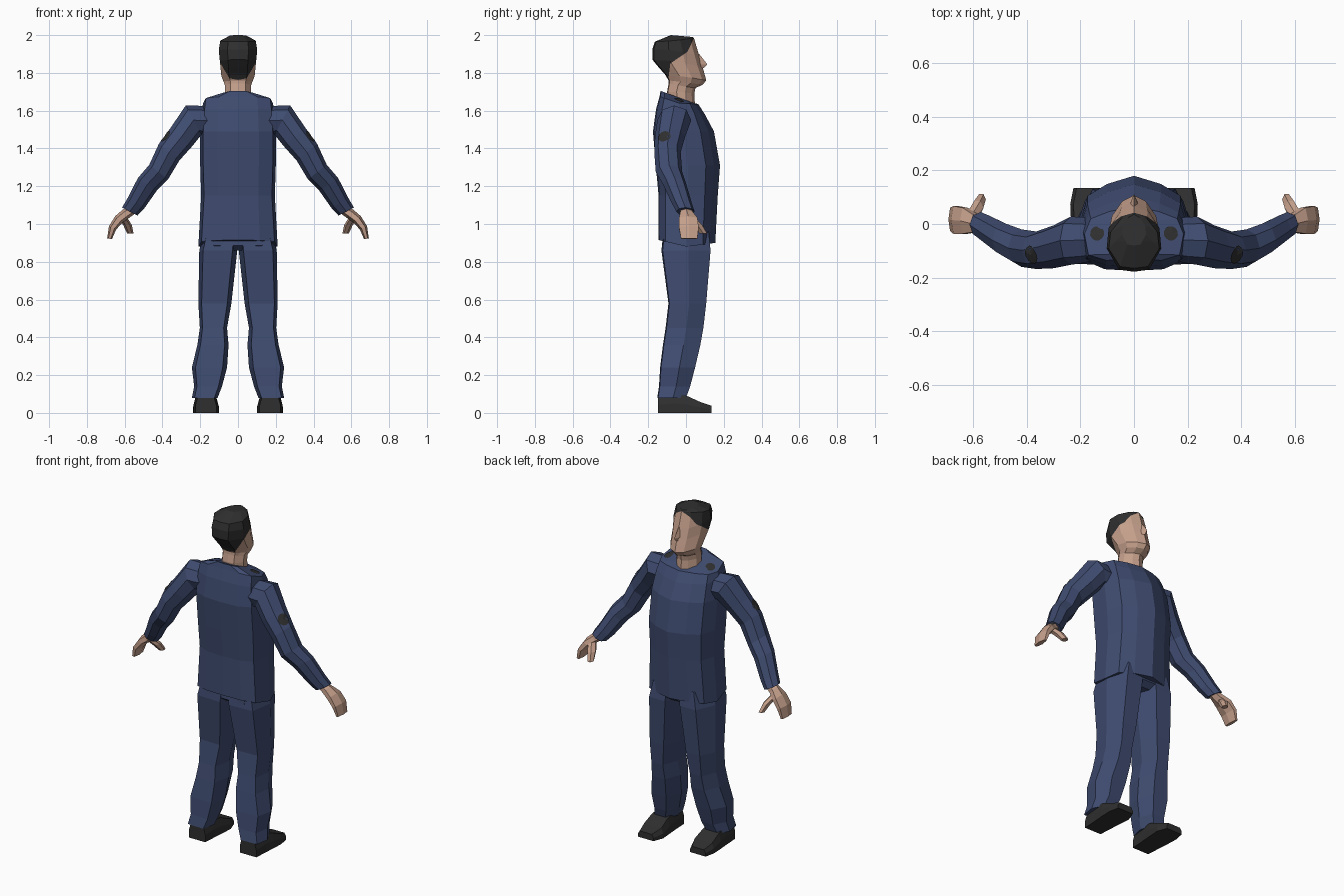
import bpy, bmesh, math
from mathutils import Vector
from mathutils.bvhtree import BVHTree

if "Cube" in bpy.data.objects:
    bpy.data.objects.remove(bpy.data.objects["Cube"])


def material(name, rgb):
    m = bpy.data.materials.new(name)
    m.diffuse_color = (*rgb, 1)
    m.use_nodes = True
    m.node_tree.nodes["Principled BSDF"].inputs["Base Color"].default_value = m.diffuse_color
    return m


BLUE = material("navy cloth", (0.05, 0.072, 0.163))
SKIN = material("skin", (0.56, 0.35, 0.26))
DARK = material("dark grey", (0.028, 0.028, 0.028))


def finish(name, bm, mats, mirror=False):
    bmesh.ops.recalc_face_normals(bm, faces=bm.faces)
    me = bpy.data.meshes.new(name)
    bm.to_mesh(me)
    ob = bpy.data.objects.new(name, me)
    bpy.context.collection.objects.link(ob)
    for m in mats:
        me.materials.append(m)
    if mirror:
        ob.modifiers.new("mirror", "MIRROR")
        ob.modifiers["mirror"].use_mirror_merge = False
    return ob


def loft(rings):
    """Skin a list of equal-length point loops and cap both ends."""
    bm = bmesh.new()
    loops = [[bm.verts.new(p) for p in r] for r in rings]
    n = len(loops[0])
    for a, b in zip(loops, loops[1:]):
        for i in range(n):
            j = (i + 1) % n
            bm.faces.new((a[i], a[j], b[j], b[i]))
    bm.faces.new(loops[0])
    bm.faces.new(loops[-1])
    bmesh.ops.recalc_face_normals(bm, faces=bm.faces)
    return bm


def body_ring(shape, zb, zs, zf, w, yb, yf):
    """Symmetric horizontal loop; heights given at back, side and front."""
    half = []
    for u, t in shape:
        z = zb + (zs - zb) * t * 2 if t < 0.5 else zs + (zf - zs) * (t * 2 - 1)
        half.append(Vector((u * w, yb + (yf - yb) * t, z)))
    return half + [Vector((-p.x, p.y, p.z)) for p in half[-2:0:-1]]


def tube(path, sides=6):
    """Limb loft; entries are x, y, z, radius across, radius in y, tilt in degrees."""
    rings = []
    for x, y, z, r, ry, tilt in path:
        n = Vector((math.cos(math.radians(tilt)), 0, math.sin(math.radians(tilt))))
        rings.append([Vector((x, y, z)) + n * (r * math.cos(a)) + Vector((0, ry * math.sin(a), 0))
                      for a in (2 * math.pi * i / sides for i in range(sides))])
    return loft(rings)


# Jacket body
TORSO = [(0, 0), (0.55, 0.02), (0.92, 0.12), (1, 0.5), (0.87, 0.78), (0.5, 0.91), (0, 1)]
torso = loft([body_ring(TORSO, *r) for r in [
    (0.915, 0.88, 0.9, 0.21, -0.145, 0.155),
    (1.15, 1.15, 1.15, 0.195, -0.145, 0.168),
    (1.31, 1.31, 1.31, 0.2, -0.16, 0.18),
    (1.49, 1.49, 1.49, 0.2, -0.175, 0.148),
    (1.61, 1.60, 1.58, 0.192, -0.158, 0.1),
    (1.675, 1.64, 1.635, 0.185, -0.14, 0.065),
    (1.705, 1.67, 1.635, 0.08, -0.135, 0.055)]])
torso_tree = BVHTree.FromBMesh(torso)
finish("jacket_body", torso, [BLUE])

# Sleeves
sleeve = tube([
    (0.13, -0.06, 1.55, 0.065, 0.07, 90),
    (0.185, -0.06, 1.547, 0.08, 0.085, 80),
    (0.235, -0.062, 1.55, 0.088, 0.09, 62),
    (0.30, -0.085, 1.46, 0.075, 0.08, 40),
    (0.365, -0.098, 1.38, 0.07, 0.07, 40),
    (0.42, -0.09, 1.275, 0.063, 0.07, 38),
    (0.48, -0.06, 1.21, 0.06, 0.062, 34),
    (0.54, -0.022, 1.11, 0.052, 0.053, 28),
    (0.573, -0.003, 1.066, 0.046, 0.048, 28)], 8)
sleeve_tree = BVHTree.FromBMesh(sleeve)
finish("sleeves", sleeve, [BLUE], True)

# Trouser seat joining the legs
SEAT = [(0, 0), (0.8, 0), (1, 0.5), (0.7, 1), (0, 1)]
finish("trouser_seat", loft([body_ring(SEAT, z, z, z, w, yb, yf) for z, w, yb, yf in [
    (0.86, 0.07, -0.09, 0.09), (0.885, 0.16, -0.125, 0.125), (0.96, 0.17, -0.12, 0.12)]]), [BLUE])

# Trouser legs
LEG = [(-0.75, -1), (0.8, -0.95), (1, 0.1), (0.5, 1), (-0.55, 1), (-1, 0.05)]
legs = []
for z, xi, xo, yb, yf in [
        (0.96, 0.0, 0.18, -0.12, 0.12),
        (0.86, 0.004, 0.205, -0.13, 0.13),
        (0.58, 0.035, 0.21, -0.093, 0.107),
        (0.45, 0.058, 0.202, -0.108, 0.092),
        (0.36, 0.05, 0.215, -0.122, 0.076),
        (0.24, 0.058, 0.244, -0.137, 0.048),
        (0.14, 0.085, 0.232, -0.143, 0.022),
        (0.08, 0.108, 0.244, -0.152, 0.0)]:
    cx, rx, cy, ry = (xi + xo) / 2, (xo - xi) / 2, (yb + yf) / 2, (yf - yb) / 2
    legs.append([Vector((cx + u * rx, cy + v * ry, z)) for u, v in LEG])
finish("trouser_legs", loft(legs), [BLUE], True)

# Shoes
shoes = []
for y, top, xi, xo in [(-0.147, 0.085, 0.115, 0.225), (-0.06, 0.1, 0.11, 0.23),
                       (0.005, 0.09, 0.105, 0.235), (0.075, 0.058, 0.1, 0.238),
                       (0.135, 0.038, 0.122, 0.226)]:
    c = 0.012
    shoes.append([Vector(p) for p in [(xi, y, 0), (xo, y, 0), (xo, y, top * 0.5),
                                      (xo - c, y, top), (xi + c, y, top), (xi, y, top * 0.5)]])
finish("shoes", loft(shoes), [DARK], True)

# Hands and thumbs
finish("hands", tube([
    (0.56, 0.0, 1.075, 0.026, 0.03, 38),
    (0.592, 0.003, 1.055, 0.028, 0.038, 45),
    (0.63, 0.012, 1.025, 0.026, 0.056, 40),
    (0.664, 0.015, 0.98, 0.021, 0.06, 25),
    (0.68, 0.017, 0.922, 0.013, 0.05, 10)]), [SKIN], True)
finish("thumbs", tube([
    (0.61, 0.02, 1.035, 0.022, 0.028, 0),
    (0.585, 0.06, 0.995, 0.023, 0.03, 0),
    (0.57, 0.092, 0.95, 0.017, 0.022, 0)]), [SKIN], True)

# Head and neck, with the hairline cut in
HEAD = [(0, 0), (0.55, 0.03), (1, 0.35), (0.93, 0.65), (0.5, 0.9), (0, 1)]
head = loft([body_ring(HEAD, *r) for r in [
    (1.6, 1.6, 1.58, 0.075, -0.09, 0.05),
    (1.70, 1.70, 1.69, 0.07, -0.1, 0.044),
    (1.745, 1.73, 1.72, 0.07, -0.092, 0.05),
    (1.76, 1.75, 1.737, 0.076, -0.092, 0.088),
    (1.79, 1.78, 1.76, 0.088, -0.11, 0.107),
    (1.83, 1.82, 1.795, 0.092, -0.145, 0.098),
    (1.87, 1.86, 1.83, 0.096, -0.178, 0.088),
    (1.925, 1.92, 1.89, 0.102, -0.178, 0.07),
    (1.965, 1.97, 1.985, 0.094, -0.165, 0.042),
    (2.0, 1.995, 1.99, 0.045, -0.08, 0.036)]])
# Hairline points in side profile: nape, temple, brow corner, forehead top
HAIRLINE = [(-0.097, 1.74), (-0.083, 1.85), (0.008, 1.912), (0.042, 1.985)]
for (y0, z0), (y1, z1) in zip(HAIRLINE, HAIRLINE[1:]):
    bmesh.ops.bisect_plane(head, geom=head.verts[:] + head.edges[:] + head.faces[:],
                           plane_co=(0, y0, z0), plane_no=(0, z1 - z0, y0 - y1))


def hairline_y(z):
    for (y0, z0), (y1, z1) in zip(HAIRLINE, HAIRLINE[1:]):
        if z <= z1:
            return y0 + (y1 - y0) * (z - z0) / (z1 - z0)
    return 0.05


for f in head.faces:
    c = f.calc_center_median()
    f.material_index = int(c.z > 1.752 and c.y < hairline_y(c.z))
finish("head", head, [SKIN, DARK])

# Nose
nose = loft([[Vector((-w, y0, z)), Vector((w, y0, z)), Vector((0, y1, z))] for z, w, y0, y1 in [
    (1.825, 0.018, 0.07, 0.094), (1.845, 0.02, 0.06, 0.113), (1.9, 0.01, 0.05, 0.07)]])
finish("nose", nose, [SKIN])


# Round patches laid onto the cloth
def patch(name, tree, centre, normal, radius):
    n = Vector(normal).normalized()
    u = n.orthogonal().normalized()
    v = n.cross(u)
    bm = bmesh.new()
    pts = [Vector(centre)] + [Vector(centre) + (u * math.cos(a) + v * math.sin(a)) * radius
                              for a in (i * math.pi / 6 for i in range(12))]
    verts = []
    for p in pts:
        hit = tree.ray_cast(p + n * 0.3, -n)[0]
        verts.append(bm.verts.new((hit or p) + n * 0.005))
    for i in range(12):
        bm.faces.new((verts[0], verts[1 + i], verts[1 + (i + 1) % 12]))
    finish(name, bm, [DARK], True)


patch("sleeve_patches", sleeve_tree, (0.36, -0.1, 1.44), (0.6, -0.4, 0.6), 0.034)
patch("shoulder_patches", torso_tree, (0.137, -0.035, 1.65), (0.1, 0, 1), 0.027)
